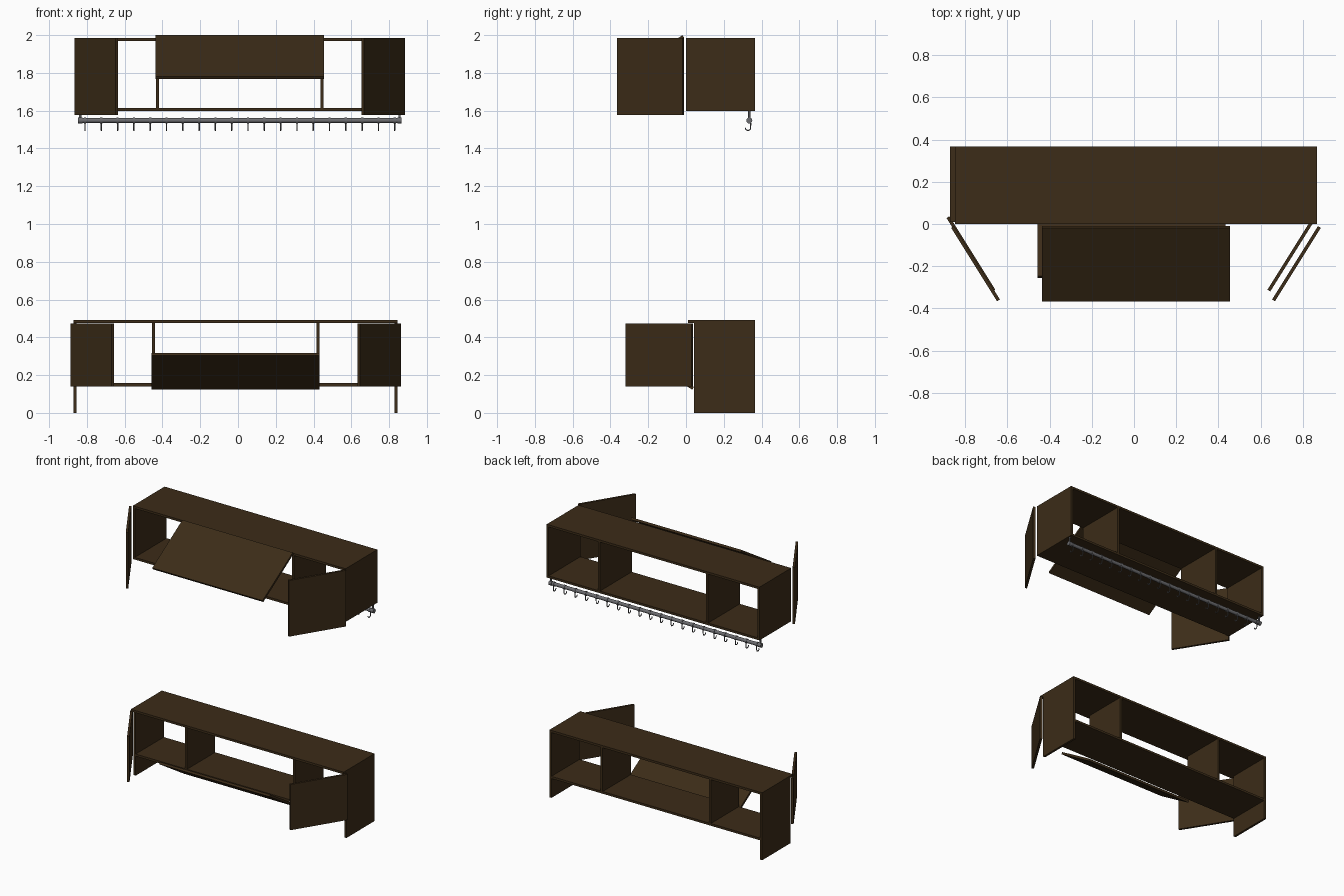
import bpy
from math import radians, cos, sin, pi

if "Cube" in bpy.data.objects:
    bpy.data.objects.remove(bpy.data.objects["Cube"])

T = 0.016      # board thickness
A = 32         # flap tilt; doors use the complement


def material(name, rgb):
    m = bpy.data.materials.new(name)
    m.diffuse_color = (*rgb, 1)
    m.use_nodes = True
    m.node_tree.nodes["Principled BSDF"].inputs["Base Color"].default_value = m.diffuse_color
    return m


WOOD = material("dark_wood", (0.045, 0.025, 0.009))
METAL = material("steel", (0.15, 0.15, 0.16))


def board(name, center, size, rot=(0, 0, 0)):
    bpy.ops.mesh.primitive_cube_add(size=1, location=center,
                                    rotation=[radians(a) for a in rot])
    o = bpy.context.object
    o.name = name
    o.scale = size
    o.data.materials.append(WOOD)
    return o


def span(name, x0, x1, y0, y1, z0, z1):
    return board(name, ((x0 + x1) / 2, (y0 + y1) / 2, (z0 + z1) / 2),
                 (x1 - x0, y1 - y0, z1 - z0))


def cylinder(name, center, r, h, rot=(0, 0, 0), n=16):
    bpy.ops.mesh.primitive_cylinder_add(vertices=n, radius=r, depth=h,
                                        location=center, rotation=rot)
    o = bpy.context.object
    o.name = name
    o.data.materials.append(METAL)
    bpy.ops.object.shade_smooth_by_angle()
    return o


def cabinet(name, cx, y_top, y_front, foot, shelf, top, door_z, door_y,
            flap, flap_rot):
    W, yb = 0.858, 0.366
    # carcass, open at the back
    span(name + "_top", cx - W, cx + W, y_top, yb, top - T, top)
    span(name + "_shelf", cx - W + T, cx + W - T, y_front, yb, shelf, shelf + T)
    for s, side in ((-1, "left"), (1, "right")):
        board(f"{name}_{side}_side",
              (cx + s * (W - T / 2), (y_front + yb) / 2, (foot + top - T) / 2),
              (T, yb - y_front, top - T - foot))
        board(f"{name}_{side}_divider",
              (cx + s * 0.436, (y_front + yb) / 2, (shelf + top) / 2),
              (T, yb - y_front, top - shelf - 2 * T))
        # open door, hinged at the outer edge
        z0, z1 = door_z
        board(f"{name}_{side}_door", (cx + s * 0.76, door_y, (z0 + z1) / 2),
              (0.41, T, z1 - z0), (0, 0, s * (90 - A)))
    # open centre flap
    y, z, length = flap
    board(name + "_flap", (cx, y, z), (0.89, length, T), (flap_rot, 0, 0))


UX, LX = 0.0095, -0.0125
cabinet("wall_cabinet", UX, 0.0, 0.0, 1.597, 1.597, 1.985,
        (1.576, 1.985), -0.188, (-0.188, 1.884, 0.41), A)
cabinet("floor_cabinet", LX, 0.01, 0.042, 0.0, 0.141, 0.492,
        (0.141, 0.474), -0.1415, (-0.107, 0.22, 0.34), -A)

# hanging rail with end caps and posts
RY, RZ = 0.335, 1.548
cylinder("rail", (UX, RY, RZ), 0.0125, 1.69, (0, pi / 2, 0))
for s, side in ((-1, "left"), (1, "right")):
    cylinder(side + "_rail_cap", (UX + s * 0.845, RY, RZ), 0.016, 0.022, (0, pi / 2, 0))
    cylinder(side + "_rail_post", (UX + s * 0.845, RY, 1.573), 0.006, 0.05)

# J hooks, each with a ring round the rail
path = [(RY + 0.008, RZ - 0.012), (RY + 0.007, RZ - 0.035)]
path += [(RY - 0.007 + 0.014 * cos(a), RZ - 0.039 + 0.014 * sin(a))
         for a in [-pi * i / 6 for i in range(7)]]
curve = bpy.data.curves.new("hook", "CURVE")
curve.dimensions = "3D"
curve.bevel_depth = 0.0035
curve.bevel_resolution = 1
curve.use_fill_caps = True
spline = curve.splines.new("POLY")
spline.points.add(len(path) - 1)
for p, (y, z) in zip(spline.points, path):
    p.co = (0, y, z, 1)
hook = bpy.data.objects.new("hook", curve)
bpy.context.collection.objects.link(hook)
bpy.ops.object.select_all(action="DESELECT")
hook.select_set(True)
bpy.context.view_layer.objects.active = hook
bpy.ops.object.convert(target="MESH")
hook = bpy.context.object
hook.data.materials.clear()
hook.data.materials.append(METAL)
bpy.ops.object.shade_smooth_by_angle()
ring = cylinder("hook_ring", (-0.81, RY, RZ), 0.0155, 0.012, (0, pi / 2, 0))
hook.location.x = -0.81
for i in range(1, 20):
    for src in (hook, ring):
        o = src.copy()
        o.location.x = -0.81 + i * 0.0863
        bpy.context.collection.objects.link(o)
